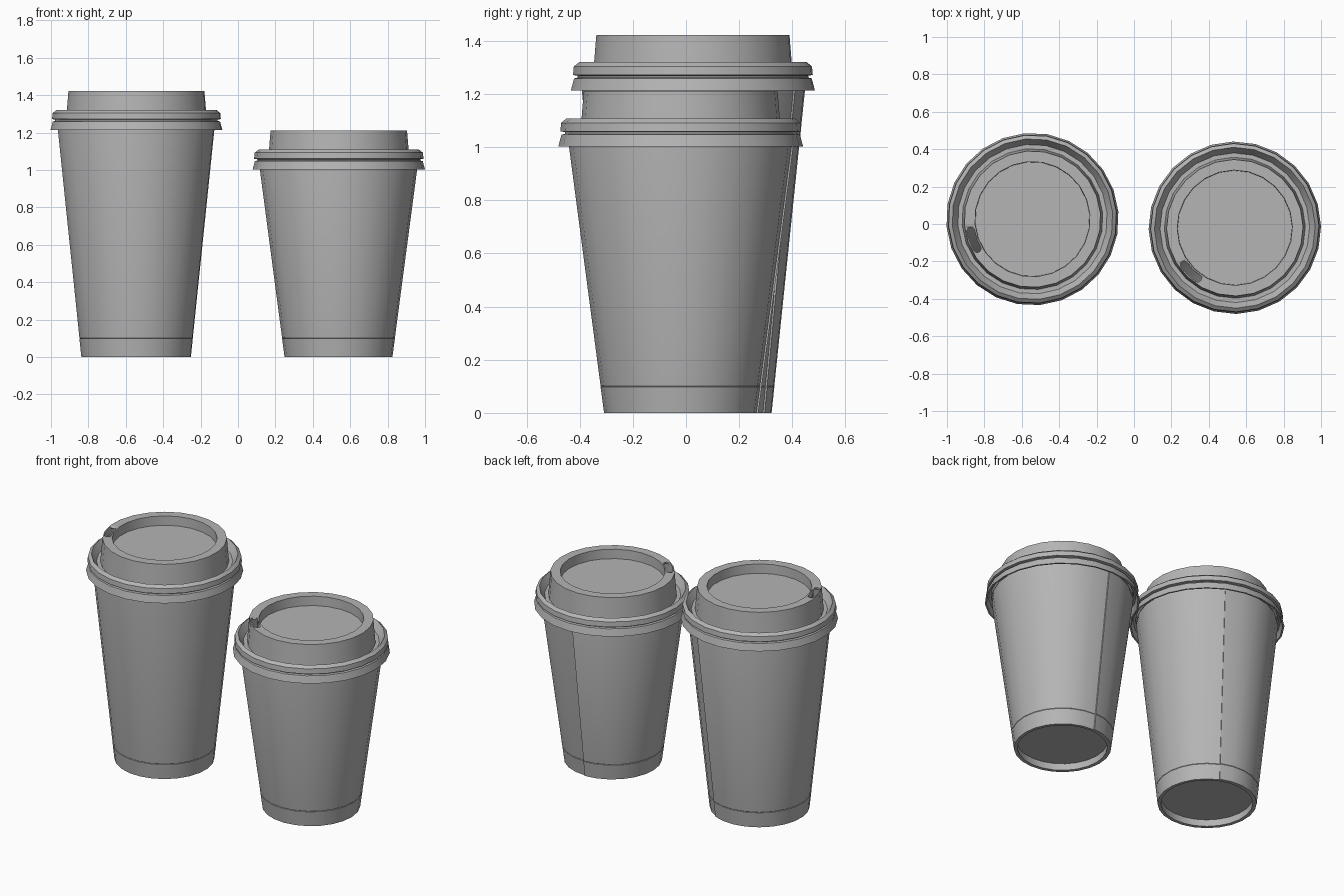
import bpy, bmesh
from math import sin, cos, pi, radians

if "Cube" in bpy.data.objects:
    bpy.data.objects.remove(bpy.data.objects["Cube"])

SIDES = 24
GREY = bpy.data.materials.new("dark_grey")
GREY.diffuse_color = (.46, .46, .46, 1)
GREY.use_nodes = True
GREY.node_tree.nodes["Principled BSDF"].inputs["Base Color"].default_value = GREY.diffuse_color


def finish(name, bm, loc, angle=30):
    bmesh.ops.remove_doubles(bm, verts=bm.verts[:], dist=1e-5)
    bmesh.ops.recalc_face_normals(bm, faces=bm.faces[:])
    me = bpy.data.meshes.new(name)
    bm.to_mesh(me)
    bm.free()
    me.materials.append(GREY)
    ob = bpy.data.objects.new(name, me)
    ob.location = loc
    bpy.context.collection.objects.link(ob)
    bpy.ops.object.select_all(action='DESELECT')
    ob.select_set(True)
    bpy.context.view_layer.objects.active = ob
    bpy.ops.object.shade_smooth_by_angle(angle=radians(angle))
    return ob


def lathe(name, profile, loc, start=0.0, step=0.0):
    """Revolve (radius, z, overlap) points; overlap * step makes a paper seam."""
    bm = bmesh.new()
    cols = []
    for i in range(SIDES + 1):
        a = start + 2 * pi * i / SIDES
        lift = step * (1 - i / SIDES)
        cols.append([bm.verts.new(((r + o * lift) * cos(a), (r + o * lift) * sin(a), z))
                     for r, z, o in profile])
    for i in range(SIDES + 1):
        p, q = cols[i], cols[(i + 1) % (SIDES + 1)]
        for j in range(len(profile) - 1):
            bm.faces.new((p[j], q[j], q[j + 1], p[j + 1]))
    return finish(name, bm, loc)


def sip_cutter(name, loc, angle, z0, z1):
    """Curved slot with rounded ends that follows the lid rim."""
    mid, half, span = 0.335, 0.021, radians(8.5)
    arc = [angle + span * (k / 2 - 1) for k in range(5)]
    outline = [((mid + half) * cos(t), (mid + half) * sin(t)) for t in arc]

    def round_end(t, turn):
        for k in range(1, 6):
            b = t + turn + pi * k / 6
            outline.append((mid * cos(t) + half * cos(b), mid * sin(t) + half * sin(b)))

    round_end(arc[-1], 0)
    outline += [((mid - half) * cos(t), (mid - half) * sin(t)) for t in reversed(arc)]
    round_end(arc[0], pi)
    bm = bmesh.new()
    face = bm.faces.new([bm.verts.new((x, y, z0)) for x, y in outline])
    ext = bmesh.ops.extrude_face_region(bm, geom=[face])
    for v in ext['geom']:
        if isinstance(v, bmesh.types.BMVert):
            v.co.z = z1
    return finish(name, bm, loc)


# lid shell, outer surface then inner surface, z measured from the skirt bottom
LID = [(0, .148), (.306, .148), (.308, .208), (.365, .208),
       (.377, .06), (.400, .06), (.430, .106), (.450, .09), (.453, .058),
       (.436, .055), (.436, .048), (.449, .045), (.461, 0),
       (.451, 0), (.439, .036), (.424, .04), (.424, .06), (.440, .063), (.438, .086),
       (.424, .092), (.407, .05), (.367, .05), (.356, .196), (.320, .196),
       (.316, .136), (0, .136)]


def cup(label, x, y, height, base_r, sip_deg, seam_deg):
    loc = (x, y, 0)
    seam = radians(seam_deg)
    top_r, top = .417, height + .03
    crease = base_r + (top_r - base_r) * .1 / height
    # paper body with recessed base, pressed crease and overlapping seam
    body = [(0, .045, 0), (base_r - .016, .045, 0), (base_r - .018, 0, 0),
            (base_r, 0, 1), (crease, .098, 1), (crease - .002, .1, 1),
            (crease, .102, 1), (top_r, height, 1), (top_r, top, 0),
            (top_r - .015, top, 0), (base_r - .005, .057, 0), (0, .057, 0)]
    lathe(label + "_cup_body", body, loc, seam, .007)
    # plastic lid with sip hole
    lid = lathe(label + "_cup_lid", [(r, z + height, 0) for r, z in LID], loc, seam)
    cut = sip_cutter(label + "_sip_hole_cutter", loc, radians(sip_deg),
                     height + .165, height + .25)
    mod = lid.modifiers.new("sip_hole", 'BOOLEAN')
    mod.operation, mod.solver, mod.object = 'DIFFERENCE', 'EXACT', cut
    bpy.context.view_layer.objects.active = lid
    bpy.ops.object.modifier_apply(modifier=mod.name)
    bpy.data.objects.remove(cut, do_unlink=True)


cup("tall", -.543, .026, 1.214, .291, 199.5, 65)
cup("short", .539, -.020, 1.002, .285, 225, 91)
